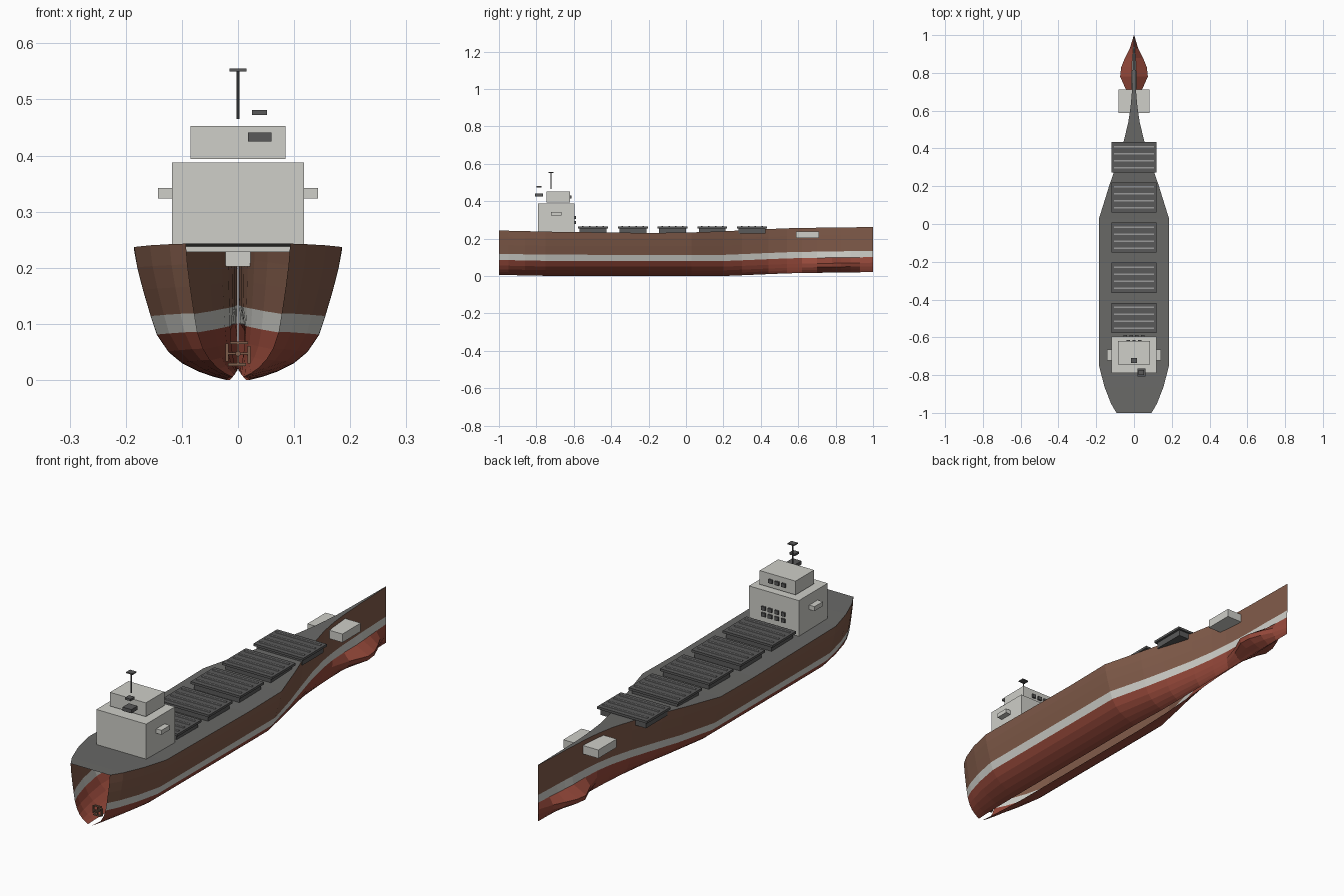
import bpy, bmesh, math
from mathutils import Matrix, Vector

cube = bpy.data.objects.get("Cube")
if cube:
    bpy.data.objects.remove(cube, do_unlink=True)


def material(name, r, g, b):
    m = bpy.data.materials.new(name)
    m.use_nodes = True
    m.diffuse_color = (r, g, b, 1)
    m.node_tree.nodes["Principled BSDF"].inputs["Base Color"].default_value = (r, g, b, 1)
    return m


RED = material("antifouling red", .30, .065, .042)
WHITE = material("off white", .62, .62, .58)
BROWN = material("hull brown", .22, .105, .068)
DECK = material("deck grey", .14, .14, .135)
DARK = material("dark grey", .10, .10, .10)
RIB = material("rib grey", .32, .32, .32)
BRONZE = material("propeller bronze", .20, .11, .07)


def finish(name, bm, *mats):
    mesh = bpy.data.meshes.new(name)
    bm.to_mesh(mesh)
    bm.free()
    for m in mats:
        mesh.materials.append(m)
    ob = bpy.data.objects.new(name, mesh)
    bpy.context.collection.objects.link(ob)
    return ob


def add_box(bm, x, y, z, turn=None):
    """Add a box given (low, high) ranges on each axis."""
    lo, hi = Vector((x[0], y[0], z[0])), Vector((x[1], y[1], z[1]))
    mat = Matrix.Translation((lo + hi) / 2) @ Matrix.Diagonal((*(hi - lo), 1))
    bmesh.ops.create_cube(bm, size=1, matrix=turn @ mat if turn else mat)


def box(name, x, y, z, mat):
    bm = bmesh.new()
    add_box(bm, x, y, z)
    return finish(name, bm, mat)


# Hull stations: y, half beam at deck, lift of lower rows, deck height, bulb swell
STATIONS = [
    (-1, .093, .006, .243, 0), (-.95, .122, .005, .242, 0), (-.86, .157, .003, .240, 0),
    (-.75, .185, .001, .237, 0), (-.2, .185, 0, .230, 0), (.03, .185, 0, .233, 0),
    (.2, .132, 0, .239, 0), (.3, .098, .004, .244, 0), (.44, .054, .010, .251, 0),
    (.54, .030, .014, .255, 0), (.62, .018, .016, .257, 0), (.7, .011, .017, .258, .03),
    (.78, .008, .018, .259, .068), (.83, .006, .019, .260, .064), (.88, .005, .020, .260, .044),
    (.93, .003, .020, .261, .02), (1, .001, .021, .262, 0),
]
# Cross-section rows: height, share of the deck beam, share of the bulb swell
ROWS = [(0, .11, 0), (.006, .24, .2), (.015, .38, .55), (.03, .54, .95), (.05, .67, 1),
        (.08, .78, .1), (.113, .84, 0), (.16, .915, 0), (.2, .97, 0), (None, 1, 0)]

# Open hull shell, banded by row
bm = bmesh.new()
for side in (-1, 1):
    grid = []
    for y, beam, lift, top, swell in STATIONS:
        grid.append([bm.verts.new((side * (beam * share + swell * bulge), y,
                                   top if z is None else z + lift))
                     for z, share, bulge in ROWS])
    for a, b in zip(grid, grid[1:]):
        for i in range(len(ROWS) - 1):
            quad = [a[i], b[i], b[i + 1], a[i + 1]]
            f = bm.faces.new(quad if side > 0 else quad[::-1])
            f.material_index = 0 if i < 5 else 1 if i == 5 else 2
finish("hull", bm, RED, WHITE, BROWN)

# Deck plating between the rims
bm = bmesh.new()
rim = [[bm.verts.new((s * beam, y, top)) for s in (-1, 1)]
       for y, beam, _, top, _ in STATIONS]
for a, b in zip(rim, rim[1:]):
    bm.faces.new((a[0], a[1], b[1], b[0]))
finish("deck", bm, DECK)

# Cargo hatches: coaming, overhanging lid and ribs
for n in range(5):
    y = -.497 + n * .2125
    box(f"hatch_coaming_{n + 1}", (-.108, .108), (y - .072, y + .072), (.228, .256), DARK)
    box(f"hatch_lid_{n + 1}", (-.118, .118), (y - .08, y + .08), (.254, .264), DARK)
    bm = bmesh.new()
    for k in range(4):
        c = y + (k - 1.5) * .037
        add_box(bm, (-.106, .106), (c - .004, c + .004), (.263, .268))
    finish(f"hatch_ribs_{n + 1}", bm, RIB)

# Deckhouse, wings and bridge
box("deckhouse", (-.118, .118), (-.79, -.595), (.228, .388), WHITE)
box("bridge", (-.085, .085), (-.745, -.62), (.394, .453), WHITE)
for side, x in (("left", (.118, .143)), ("right", (-.143, -.118))):
    box(f"bridge_wing_{side}", x, (-.722, -.665), (.323, .342), WHITE)


def windows(name, count, step, y, heights):
    bm = bmesh.new()
    for z in heights:
        for k in range(count):
            x = (k - (count - 1) / 2) * step
            add_box(bm, (x - .009, x + .009), (y - .004, y + .006), (z - .008, z + .008))
    finish(name, bm, DARK)


windows("deckhouse_windows", 4, .031, -.594, (.285, .312))
windows("bridge_windows", 3, .031, -.619, (.422,))

# Funnel plates and mast
box("funnel_lower_plate", (.018, .06), (-.807, -.765), (.425, .441), DARK)
box("funnel_upper_plate", (.025, .052), (-.8, -.773), (.472, .481), DARK)
bm = bmesh.new()
bmesh.ops.create_cone(bm, cap_ends=True, segments=8, radius1=.003, radius2=.003, depth=.087,
                      matrix=Matrix.Translation((0, -.722, .509)))
finish("mast", bm, DARK)
box("mast_crosspiece", (-.015, .015), (-.735, -.709), (.55, .555), DARK)

# Bow housing set through the hull
box("bow_housing", (-.083, .083), (.588, .712), (.202, .238), WHITE)

# Propeller
bm = bmesh.new()
hub = Matrix.Translation((0, -.95, .047))
bmesh.ops.create_cone(bm, cap_ends=True, segments=8, radius1=.005, radius2=.005, depth=.04,
                      matrix=hub @ Matrix.Rotation(math.pi / 2, 4, "X"))
for k in range(4):
    turn = hub @ Matrix.Rotation(k * math.pi / 2, 4, "Y")
    add_box(bm, (.003, .018), (-.002, .002), (-.002, .002), turn)
    add_box(bm, (.017, .022), (-.004, .004), (-.018, .014), turn)
finish("propeller", bm, BRONZE)
